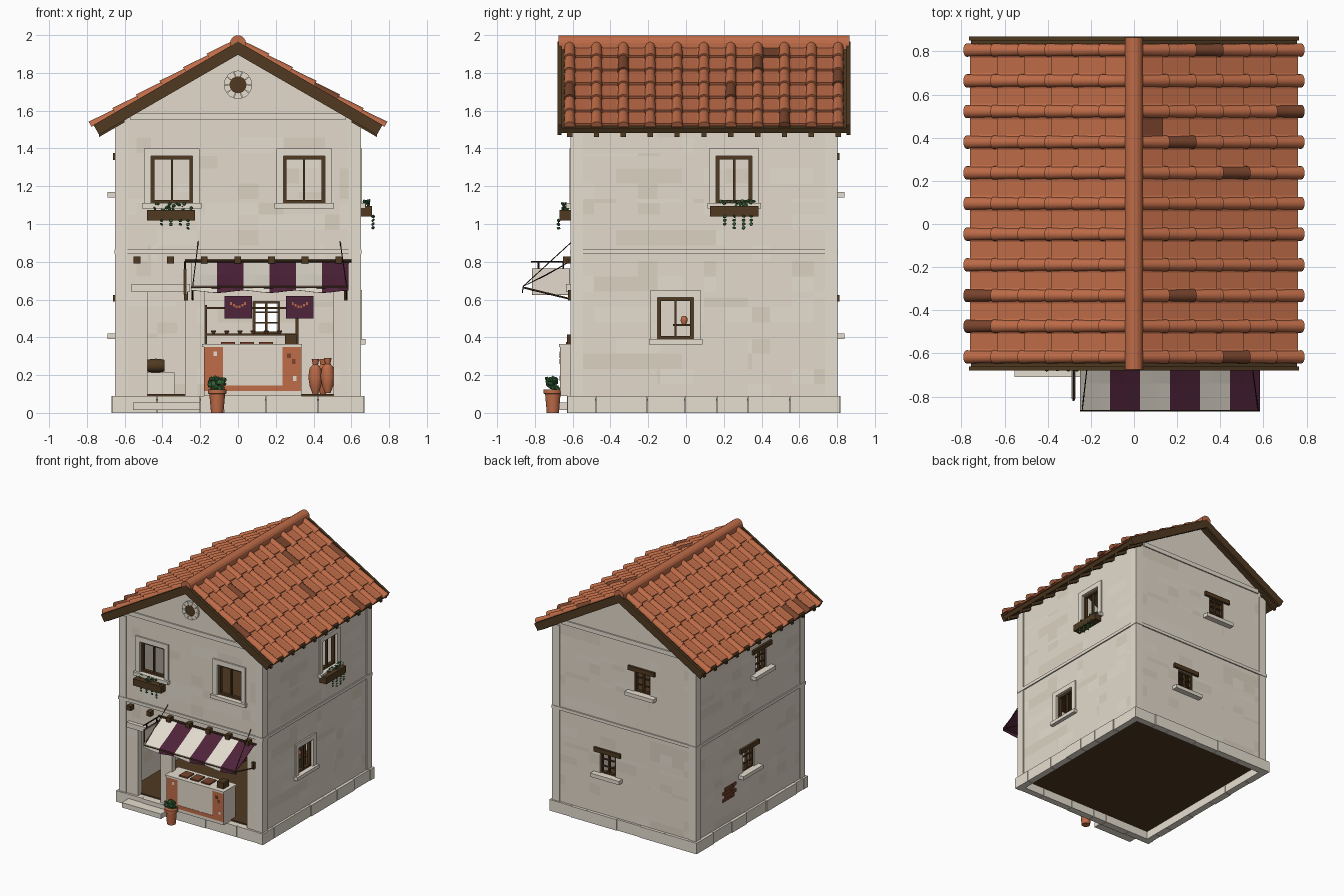
import bpy, bmesh, math, random
from mathutils import Matrix, Vector

random.seed(4)
cube = bpy.data.objects.get("Cube")
if cube:
    bpy.data.objects.remove(cube)


def material(name, *rgb):
    m = bpy.data.materials.new(name)
    m.use_nodes = True
    m.diffuse_color = (*rgb, 1)
    m.node_tree.nodes["Principled BSDF"].inputs["Base Color"].default_value = (*rgb, 1)
    return m


stone = material("stone", .77, .70, .60)
shade = material("weathered stone", .71, .64, .535)
trim = material("trim stone", .79, .73, .63)
clay = material("terracotta", .52, .15, .065)
burnt = material("burnt clay", .19, .058, .026)
wood = material("dark wood", .08, .042, .015)
iron = material("iron", .02, .014, .01)
purple = material("purple cloth", .078, .017, .042)
cloth = material("white cloth", .76, .71, .62)
green = material("leaf green", .045, .16, .05)


# Wall frames: local x runs along the wall, local -y points outward
def frame(x, y, turn):
    return Matrix.Translation((x, y, 0)) @ Matrix.Rotation(math.radians(turn), 4, "Z")


front, right = frame(0, -.605, 0), frame(.645, 0, 90)
back, left = frame(0, .795, 180), frame(-.645, 0, -90)


def make(name, bm, mats, M=None, smooth=False):
    if M:
        bm.transform(M)
    mesh = bpy.data.meshes.new(name)
    bm.to_mesh(mesh)
    bm.free()
    for m in mats:
        mesh.materials.append(m)
    ob = bpy.data.objects.new(name, mesh)
    bpy.context.collection.objects.link(ob)
    if smooth:
        bpy.ops.object.select_all(action="DESELECT")
        ob.select_set(True)
        bpy.context.view_layer.objects.active = ob
        bpy.ops.object.shade_smooth_by_angle()
    return ob


def loft(bm, rings, mi=0):
    """Closed solid through a list of equal rings."""
    vs = [[bm.verts.new(p) for p in ring] for ring in rings]
    n = len(vs[0])
    faces = [bm.faces.new((a[i], a[(i + 1) % n], b[(i + 1) % n], b[i]))
             for a, b in zip(vs, vs[1:]) for i in range(n)]
    faces += [bm.faces.new(vs[0][::-1]), bm.faces.new(vs[-1])]
    for f in faces:
        f.material_index = mi
    bmesh.ops.recalc_face_normals(bm, faces=faces)


def boxes(name, mat, items, M=None):
    """Each item is x0, x1, y0, y1, z0, z1."""
    bm = bmesh.new()
    for x0, x1, y0, y1, z0, z1 in items:
        loft(bm, [[(x0, y0, z), (x1, y0, z), (x1, y1, z), (x0, y1, z)] for z in (z0, z1)])
    make(name, bm, [mat], M)


def prism(name, mat, shape, spans, M=None):
    """Extrude an x-z outline over each y span."""
    bm = bmesh.new()
    for y0, y1 in spans:
        loft(bm, [[(x, y, z) for x, z in shape] for y in (y0, y1)])
    make(name, bm, [mat], M)


def lathe(name, mat, profile, places):
    bm = bmesh.new()
    for px, py, pz in places:
        loft(bm, [[(px + r * math.cos(a * math.tau / 14), py + r * math.sin(a * math.tau / 14), pz + z)
                   for a in range(14)] for r, z in profile])
    make(name, bm, [mat], smooth=True)


def rods(name, mat, pairs, r):
    bm = bmesh.new()
    for p, q in pairs:
        p, q = Vector(p), Vector(q)
        M = Matrix.Translation((p + q) / 2) @ (q - p).to_track_quat("Z", "Y").to_matrix().to_4x4()
        bmesh.ops.create_cone(bm, cap_ends=True, segments=8, radius1=r, radius2=r, depth=(q - p).length, matrix=M)
    make(name, bm, [mat])


def leaves(name, points, r, M=None):
    bm = bmesh.new()
    for p in points:
        turn = Matrix.Rotation(random.random() * 3, 4, (random.random(), 1, .5))
        bmesh.ops.create_icosphere(bm, subdivisions=1, radius=r, matrix=Matrix.Translation(p) @ turn @ Matrix.Diagonal((1, .6, 1, 1)))
    make(name, bm, [green], M)


# Walls: a grid of cells that skips the openings, with runs of paler and darker stone
def wall(name, M, u0, u1, openings):
    us = {u0 + (u1 - u0) * i / 12 for i in range(13)} | {u for o in openings for u in o[:2]}
    zs = {.07 + 1.47 * i / 18 for i in range(19)} | {z for o in openings for z in o[2:]}
    us, zs = sorted(us), sorted(zs)
    bm = bmesh.new()
    tone = 0
    for c, d in zip(zs, zs[1:]):
        for a, b in zip(us, us[1:]):
            u, z = (a + b) / 2, (c + d) / 2
            if any(o[0] < u < o[1] and o[2] < z < o[3] for o in openings):
                continue
            if random.random() < .6:
                tone = random.choice((0, 0, 0, 0, 0, 0, 1, 2))
            f = bm.faces.new([bm.verts.new(p) for p in ((a, 0, c), (b, 0, c), (b, 0, d), (a, 0, d))])
            f.material_index = tone
    bmesh.ops.remove_doubles(bm, verts=bm.verts, dist=.0001)
    mod = make(name, bm, [stone, shade, trim], M).modifiers.new("thickness", "SOLIDIFY")
    mod.thickness, mod.offset = .05, -1
    # Corner pilasters, string course and plinth blocks
    boxes(name + "_corners", trim, [(u0 - .006, u0 + .06, -.006, .02, .09, 1.53),
                                    (u1 - .06, u1 + .006, -.006, .02, .09, 1.53)], M)
    boxes(name + "_string_course", trim, [(u0 - .01, u1 + .01, -.01, .02, .84, .865)], M)
    blocks, u = [], u0 - .022
    while u < u1 + .02:
        end = u + random.uniform(.12, .28)
        end = u1 + .022 if end > u1 - .08 else end
        blocks.append((u, end - .003, -random.choice((.018, .024)), .035, 0, .09))
        u = end
    boxes(name + "_plinth", trim, blocks, M)


def hole(u, z0, w, z1):
    return (u - w / 2, u + w / 2, z0, z1)


# Each window: wall, name, position along wall, bottom, width, top, framed or rustic
windows = [(front, "front_left_window", -.35, 1.11, .22, 1.36, True),
           (front, "front_right_window", .35, 1.11, .22, 1.36, True),
           (right, "side_upper_window", .255, 1.11, .19, 1.36, True),
           (right, "side_lower_window", -.055, .39, .19, .61, True),
           (back, "back_upper_window", .16, 1.17, .14, 1.34, False),
           (back, "back_lower_window", -.15, .42, .14, .59, False),
           (left, "far_upper_window", .05, 1.17, .14, 1.34, False),
           (left, "far_lower_window", -.112, .42, .14, .59, False)]
doors = [(-.48, -.28, .09, .64), (-.175, .505, .09, .72)]
for M, name, u0, u1 in ((front, "front_wall", -.645, .645), (back, "back_wall", -.645, .645),
                        (right, "right_wall", -.605, .795), (left, "left_wall", -.795, .605)):
    holes = [hole(*w[2:6]) for w in windows if w[0] is M]
    wall(name, M, u0, u1, holes + (doors if M is front else []))

for M, name, u, z0, w, z1, framed in windows:
    a, b, t = u - w / 2, u + w / 2, .018 if framed else .012
    bars = [(a, a + t, .01, .035, z0, z1), (b - t, b, .01, .035, z0, z1), (a, b, .01, .035, z0, z0 + t),
            (a, b, .01, .035, z1 - t, z1), (u - .006, u + .006, .012, .033, z0, z1)]
    if framed:
        boxes(name + "_surround", trim, [(a - .037, a, -.012, .02, z0, z1), (b, b + .037, -.012, .02, z0, z1),
              (a - .037, b + .037, -.012, .02, z1, z1 + .04), (a - .047, b + .047, -.03, .02, z0 - .028, z0)], M)
    else:
        bars += [(a, b, .015, .03, z - .004, z + .004) for z in (z0 + (z1 - z0) / 3, z1 - (z1 - z0) / 3)]
        boxes(name + "_sill", trim, [(u - .13, u + .13, -.045, .02, z0 - .03, z0)], M)
        boxes(name + "_lintel", wood, [(u - .12, u + .12, -.018, .02, z1, z1 + .035)], M)
    boxes(name + "_frame", wood, bars, M)

# Flower boxes with small plants and a few trailing stems
for M, name, u, z in ((front, "front", -.355, 1.018), (right, "side", .255, 1.04)):
    boxes(name + "_flower_box", wood, [(u - .128, u + .128, -.065, -.005, z, z + .055)], M)
    tops = [(u + random.uniform(-.11, .11), random.uniform(-.05, -.02), z + random.uniform(.058, .09)) for i in range(18)]
    trails = [(u + du, -.07, z - .02 * k) for du in (-.05, 0, .05, .09) for k in range(random.randint(2, 4))]
    leaves(name + "_box_plants", tops + trails, .011, M)

# Floors and interior
boxes("ground_floor", wood, [(-.61, .61, -.57, .76, .065, .1)])
boxes("upper_floor", wood, [(-.6, .6, -.56, .75, .80, .84)])
boxes("shelf_unit", wood, [(-.18, -.165, .3, .42, .09, .57), (.305, .32, .3, .42, .09, .57)]
      + [(-.18, .32, .3, .42, z, z + .01) for z in (.3, .41, .55)])
lathe("shelf_bowls", burnt, [(.007, 0), (.014, .012), (.012, .016)], [(-.13 + .07 * i, .34, .42) for i in range(6)])
boxes("wall_shelf", wood, [(.515, .6, -.07, .03, .46, .47)])
lathe("shelf_jar", clay, [(.012, 0), (.019, .018), (.017, .033), (.011, .042)], [(.555, -.01, .47)])
boxes("stone_bench", trim, [(-.49, -.335, .1, .3, .09, .215)])
bm = bmesh.new()
loft(bm, [[(x, .18 + r * math.cos(k * math.tau / 12), .25 + r * math.sin(k * math.tau / 12)) for k in range(12)]
          for x, r in ((-.48, .031), (-.46, .035), (-.435, .037), (-.41, .035), (-.39, .031))])
make("barrel", bm, [wood], smooth=True)

# Shop counter with painted panels
boxes("counter", stone, [(-.18, .335, -.665, -.51, .09, .35)])
boxes("counter_top", trim, [(-.19, .34, -.672, -.5, .35, .365)])
boxes("counter_panels", clay, [(-.179, -.08, -.667, -.66, .115, .35), (.235, .334, -.667, -.66, .115, .35),
                               (-.08, .235, -.667, -.66, .115, .145)])
boxes("counter_chips", cloth, [(x, x + .02, -.669, -.662, z, z + .024) for x, z in ((-.13, .3), (.29, .17))])
boxes("counter_stains", burnt, [(x, x + .02, -.669, -.662, z, z + .024) for x, z in ((.26, .29), (.285, .26))])
boxes("counter_trays", burnt, [(x, x + .075, -.635, -.545, .365, .376) for x in (-.09, .01, .11)])
boxes("counter_crate", wood, [(.25, .31, -.63, -.56, .365, .415)])
lathe("amphorae", clay, [(.015, 0), (.03, .04), (.038, .09), (.031, .135), (.014, .155), (.02, .185)],
      [(.41, -.05, .1), (.475, -.08, .105), (.45, .05, .1)])

# Doorway pieces
boxes("door_lintel", trim, [(-.565, -.255, -.635, -.59, .64, .682)])
boxes("door_step", trim, [(-.555, -.2, -.71, -.62, .015, .055)])
boxes("beam_ends", wood, [(x - .018, x + .018, -.65, -.6, .79, .827) for x in [-.535 + .178 * i for i in range(7)]])
lathe("plant_pot", clay, [(.033, 0), (.042, .1), (.05, .102), (.05, .125), (.04, .125)], [(-.11, -.705, 0)])
leaves("pot_plant", [(-.11 + random.uniform(-.035, .035), -.705 + random.uniform(-.03, .03), random.uniform(.125, .185))
                     for i in range(34)], .019)

# Hanging sign
boxes("sign_board", wood, [(-.286, -.274, -.815, -.615, .625, .765)])
boxes("sign_faces", stone, [(x, x + .004, -.812, -.618, .628, .762) for x in (-.289, -.275)])
rods("sign_bracket", iron, [((-.28, -.6, .8), (-.28, -.82, .8)), ((-.28, -.78, .8), (-.28, -.78, .76)),
                            ((-.28, -.65, .8), (-.28, -.65, .76))], .005)

# Striped awning with a wavy hem
bm = bmesh.new()
columns, x0, x1 = 48, -.25, .585
grid = []
for i in range(columns + 1):
    wave = .006 * math.cos(i * math.tau / 16)
    grid.append([bm.verts.new((x0 + (x1 - x0) * i / columns, y, z)) for y, z in
                 ((-.62, .80), (-.74, .733 + wave / 3), (-.862, .672), (-.868, .642 + wave))])
for i in range(columns):
    for j in range(3):
        f = bm.faces.new((grid[i][j], grid[i][j + 1], grid[i + 1][j + 1], grid[i + 1][j]))
        f.material_index = i // 8 % 2
make("awning", bm, [cloth, purple]).modifiers.new("thickness", "SOLIDIFY").thickness = .004
rods("awning_frame", wood, [((-.28, -.625, .805), (.6, -.625, .805))], .008)
arms, ropes = [((x0, -.862, .664), (x1, -.862, .664))], []
for x, top in ((x0 + .01, -.21), (x1 - .01, .54)):
    arms.append(((x, -.6, .6), (x, -.862, .664)))
    ropes.append(((top, -.6, .91), (x, -.862, .67)))
rods("awning_arms", wood, arms, .005)
rods("awning_ropes", iron, ropes, .0025)
boxes("awning_brackets", wood, [(x - .01, x + .01, -.625, -.6, .595, .65) for x in (-.275, x1 - .015)])

# Cloth banners with garlands
boxes("banners", purple, [(x, x + .145, -.6, -.592, .5, .618) for x in (-.072, .255)])
boxes("banner_garlands", clay, [(x + .03 + .015 * i, x + .04 + .015 * i, -.603, -.598, z, z + .014)
      for x in (-.072, .255) for i in range(6) for z in [.55 + .009 * abs(i - 2.5)]])

# Exposed bricks in the plaster
boxes("exposed_bricks", burnt, [(u, u + .048, -.006, .01, .275 + .028 * k, .3 + .028 * k) for k in range(4)
      for u in [-.45 + .025 * (k % 2) + .05 * i for i in range(3)]], left)

# Gables, bands and round vent
slope = math.tan(math.radians(30))
for M, name in ((front, "front"), (back, "back")):
    prism(name + "_gable", stone, [(-.645, 1.535), (.645, 1.535), (0, 1.915)], [(0, .05)], M)
    boxes(name + "_gable_band", trim, [(-.57, .57, -.01, .02, 1.55, 1.585)], M)


def arc(r, start, end, n, z=1.737):
    return [(r * math.cos(start + (end - start) * i / n), z + r * math.sin(start + (end - start) * i / n)) for i in range(n + 1)]


prism("vent_grille", wood, arc(.05, 0, math.tau * 15 / 16, 15), [(-.008, .02)], front)
for k in range(10):
    a, b = (k + .04) * math.tau / 10, (k + .96) * math.tau / 10
    prism("vent_stone", trim, arc(.045, a, b, 2) + arc(.075, b, a, 2), [(-.015, .01)], front)


# Roof timbers
def chevron(top, bottom, x):
    low = x - (top - bottom) * .43
    return [(-x, top - slope * x), (0, top), (x, top - slope * x),
            (low, bottom - slope * low), (0, bottom), (-low, bottom - slope * low)]


prism("roof_deck", wood, chevron(1.945, 1.91, .755), [(-.665, .855)])
prism("rake_boards", wood, chevron(1.966, 1.896, .765), [(-.68, -.66), (.85, .87)])
rows = [.095 + .1422 * (j - 5) for j in range(11)]
for s in (-1, 1):
    tail = [(s * x, c - slope * x) for x, c in ((.6, 1.915), (.735, 1.915), (.735, 1.885), (.6, 1.885))]
    prism("rafter_tails", wood, tail, [(y - .014, y + .014) for y in rows])

# Clay tiles: tapered covers over shallow pans, a few burnt darker
dark_covers = {(1, 10, 2), (1, 8, 5), (1, 7, 1), (1, 6, 3), (-1, 2, 5), (1, 2, 1), (-1, 1, 5), (1, 0, 3)}
dark_pans = {(1, 7, 0)}
cos, sin = math.cos(math.pi / 6), .5


def tile(bm, side, x0, x1, ring0, ring1, dark):
    def place(x, v, h):
        return (side * (x + sin * h), v, 1.945 - slope * x + cos * h)
    loft(bm, [[place(x0, v, h) for v, h in ring0], [place(x1, v, h) for v, h in ring1]], int(dark))


def cover(y, r, lift):
    return [(y + v, lift + h) for v, h in arc(r, 0, math.pi, 8, 0)]


def pan(y, h):
    return [(y + v, h + d) for v, d in ((-.068, .012), (-.035, 0), (.035, 0), (.068, .012), (.068, -.014), (-.068, -.014))]


covers, pans = bmesh.new(), bmesh.new()
for side in (-1, 1):
    for k in range(6):
        for j, y in enumerate(rows):
            end = .143 + .125 * k
            tile(covers, side, max(end - .15, -.01), end, cover(y, .026, .008), cover(y, .031, .015), (side, j, k) in dark_covers)
            if j < 10:
                tile(pans, side, max(end - .165, -.005), end - .02, pan(y + .071, .005), pan(y + .071, .022), (side, j, k) in dark_pans)
make("cover_tiles", covers, [clay, burnt], smooth=True)
make("pan_tiles", pans, [clay, burnt])
prism("ridge_cap", clay, arc(.042, 0, math.pi, 8, 1.957) + [(-.042, 1.925), (.042, 1.925)], [(-.675, .865)])
